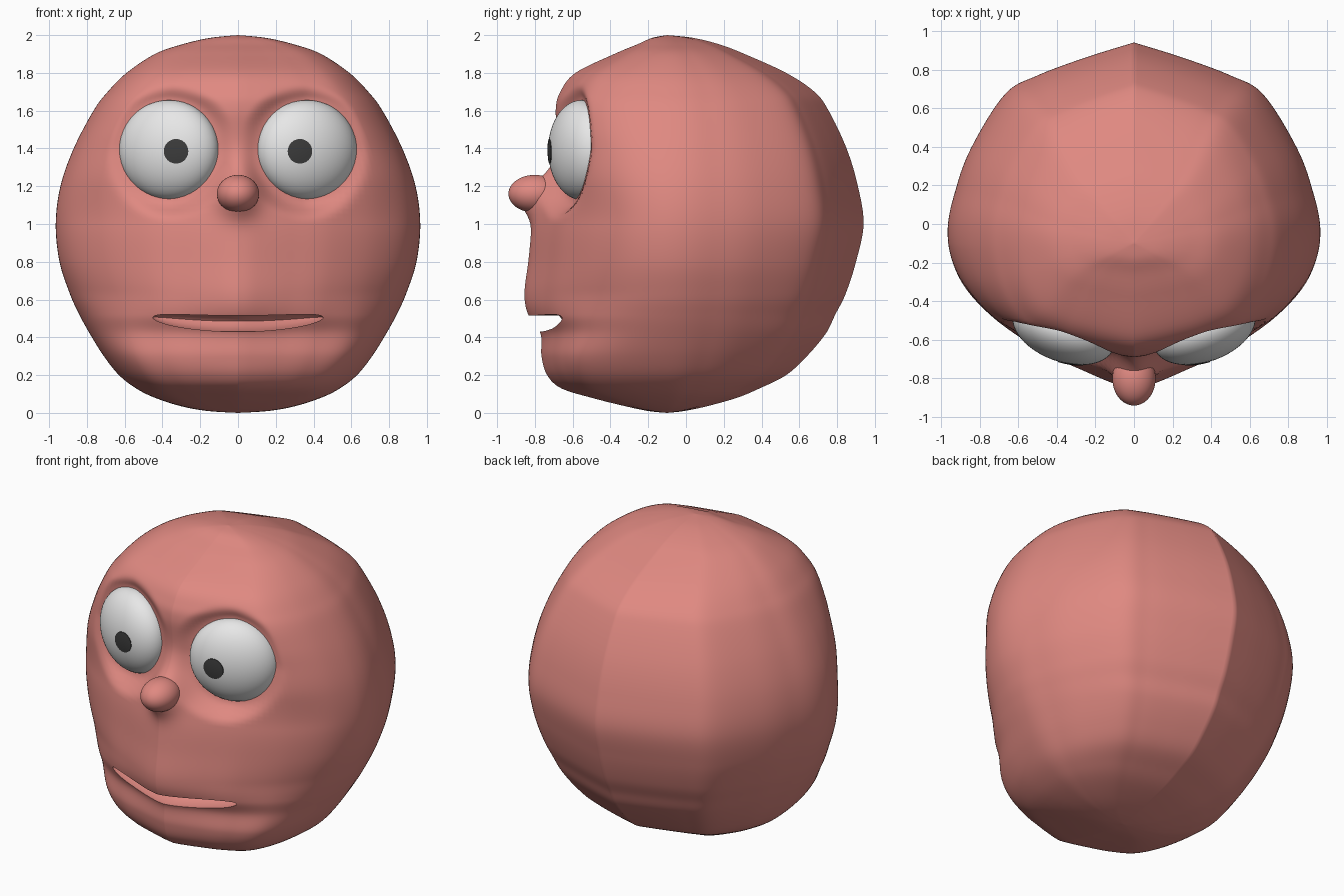
import bpy, bmesh, math

if "Cube" in bpy.data.objects:
    bpy.data.objects.remove(bpy.data.objects["Cube"])

def material(name, rgb):
    m = bpy.data.materials.new(name)
    m.diffuse_color = (*rgb, 1)
    m.use_nodes = True
    m.node_tree.nodes["Principled BSDF"].inputs["Base Color"].default_value = m.diffuse_color
    return m

SKIN = material("salmon_skin", (0.74, 0.25, 0.22))
WHITE = material("eye_white", (0.8, 0.8, 0.8))
DARK = material("pupil_dark", (0.045, 0.045, 0.045))

def catmull(pts, n):
    """Smooth interpolation through a list of tuples, n steps per span."""
    p = [pts[0]] + list(pts) + [pts[-1]]
    out = []
    for i in range(len(pts) - 1):
        for k in range(n):
            t = k / n
            out.append(tuple(0.5 * (2*b + (c-a)*t + (2*a-5*b+4*c-d)*t*t + (3*b-a-3*c+d)*t**3)
                             for a, b, c, d in zip(*p[i:i+4])))
    return out + [pts[-1]]

def smoothstep(a, b, v):
    t = min(1, max(0, (v-a)/(b-a)))
    return t*t*(3-2*t)

def loft(name, rings, mat, cap=False):
    """Skin closed rings of equal length into one object."""
    bm = bmesh.new()
    vs = [[bm.verts.new(c) for c in r] for r in rings]
    n = len(vs[0])
    for a, b in zip(vs, vs[1:]):
        for j in range(n):
            bm.faces.new((a[j], a[(j+1) % n], b[(j+1) % n], b[j]))
    if cap:
        bm.faces.new(vs[0])
        bm.faces.new(vs[-1])
    bmesh.ops.remove_doubles(bm, verts=bm.verts, dist=1e-5)
    bmesh.ops.recalc_face_normals(bm, faces=bm.faces)
    me = bpy.data.meshes.new(name)
    bm.to_mesh(me)
    bm.free()
    me.materials.append(mat)
    ob = bpy.data.objects.new(name, me)
    bpy.context.collection.objects.link(ob)
    return ob

def activate(ob):
    bpy.ops.object.select_all(action='DESELECT')
    ob.select_set(True)
    bpy.context.view_layer.objects.active = ob

def smooth(ob):
    activate(ob)
    bpy.ops.object.shade_smooth_by_angle(angle=math.radians(60))

# Head: height, front y, back y, half width
YC = -0.1
ROWS = [(2, YC, YC, 0), (1.985, -.18, .04, .15), (1.95, -.26, .18, .3), (1.9, -.38, .31, .44),
        (1.8, -.585, .53, .59), (1.7, -.665, .68, .69), (1.6, -.69, .755, .765),
        (1.4, -.68, .85, .87), (1.2, -.755, .91, .94), (1, -.81, .94, .965),
        (.8, -.835, .9, .945), (.63, -.855, .845, .89), (.52, -.835, .79, .84),
        (.42, -.77, .74, .785), (.3, -.765, .64, .71), (.2, -.735, .53, .63),
        (.13, -.66, .39, .54), (.08, -.5, .27, .44), (.035, -.32, .11, .3),
        (.01, -.2, -.01, .16), (0, YC, YC, 0)]
# Half plan outlines in unit size: pointed front, boxy front, shared back
BACK = [(1, .04), (.95, .29), (.86, .5), (.69, .745), (.52, .835), (.26, .925), (0, 1)]
POINTED = [(0, -1), (.1, -.97), (.3, -.87), (.52, -.745), (.76, -.53), (.93, -.27)]
BOXY = [(0, -1), (.1, -.98), (.3, -.925), (.55, -.84), (.79, -.69), (.94, -.38)]

EX, EY, EZ = .365, -.553, 1.392          # eye centre
EA, EB, EC, TURN = .275, .16, .264, math.radians(20)

def warp(x, y, z):
    """Eye sockets and nose root on the front of the head."""
    if y > -.25:
        return x, y, z
    ax = abs(x)
    w = 1 - smoothstep(.27, .37, math.hypot(ax-EX, z-EZ))
    plane = -.545 + (ax-EX)*(.36 if ax < EX else .16) - .15*max(0, EZ-z)
    y += w*(max(y, plane) - y)
    y -= .1 * math.exp(-((z-1.14)/.1)**2 - (x/.095)**2)
    return x, y, z

def outline(front):
    half = catmull(front + BACK, 8)
    return half + [(-x, y) for x, y in half[-2:0:-1]]

rings = []
for z, f, b, w in catmull(ROWS, 8):
    mix = max(smoothstep(1.0, 1.5, z), 1 - smoothstep(.25, .65, z))
    ring = []
    for (x0, y0), (x1, y1) in zip(outline(POINTED), outline(BOXY)):
        x, y = x0 + (x1-x0)*mix, y0 + (y1-y0)*mix
        ring.append(warp(x*w, YC + (y*(YC-f) if y < 0 else y*(b-YC)), z))
    rings.append(ring)
head = loft("head", rings, SKIN)

# Mouth: slot cut into the face
slot = []
for i in range(33):
    t = -math.cos(math.pi*i/32)
    x, f = .45*t, -.83 + .4*math.sqrt((.45*t)**2 + .001)
    h = max(.1, math.sqrt(max(0, 1 - t**8)))
    mid = .475 + .03*t*t
    top, bot = mid + h*(.515 + .015*t*t - mid), mid + h*(.43 + .05*t*t - mid)
    d = .17 * math.sqrt(1 - .75*t*t)
    slot.append([(x, f-.2, top), (x, f+d*.85, top), (x, f+d, top*.65+bot*.35),
                 (x, f+d*.85, top*.35+bot*.65), (x, f+d*.4, bot), (x, f-.2, bot)])
cutter = loft("mouth_cutter", slot, SKIN, cap=True)
cutter.hide_render = True
mod = head.modifiers.new("mouth", 'BOOLEAN')
mod.operation, mod.solver, mod.object = 'DIFFERENCE', 'EXACT', cutter
activate(head)
bpy.ops.object.modifier_apply(modifier="mouth")
bpy.data.objects.remove(cutter)
smooth(head)

def ellipsoid(name, loc, size, turn, mat):
    bpy.ops.mesh.primitive_uv_sphere_add(segments=48, ring_count=24, location=loc)
    ob = bpy.context.object
    ob.name, ob.scale, ob.rotation_euler = name, size, (0, 0, turn)
    ob.data.materials.append(mat)
    smooth(ob)

# Nose ball
ellipsoid("nose", (0, -.8, 1.16), (.112, .14, .1), 0, SKIN)

def eye_front(dx, dz):
    """Front y of the turned eye at an offset from its centre."""
    s, c = math.sin(TURN), math.cos(TURN)
    A = (s/EA)**2 + (c/EB)**2
    B = 2*dx*s*c*(1/EA**2 - 1/EB**2)
    C = (dx*c/EA)**2 + (dx*s/EB)**2 + (dz/EC)**2 - 1
    return (-B - math.sqrt(B*B - 4*A*C)) / (2*A)

# Eyes with thin pupil plates
for side, label in ((1, "left"), (-1, "right")):
    ellipsoid(label + "_eye", (side*EX, EY, EZ), (EA, EB, EC), side*TURN, WHITE)
    discs = []
    for r in (.065, .065, .045, .025, 0):
        lift = .003 if discs else -.003
        ring = []
        for k in range(32):
            a = math.tau*k/32
            dx, dz = -.037 + r*math.cos(a), -.007 + r*math.sin(a)
            ring.append((side*(EX+dx), EY + eye_front(dx, dz) - lift, EZ+dz))
        discs.append(ring)
    pupil = loft(label + "_pupil", discs, DARK)
    # make the open plate face forward
    if sum(p.normal.y for p in pupil.data.polygons) > 0:
        pupil.data.flip_normals()
    smooth(pupil)
